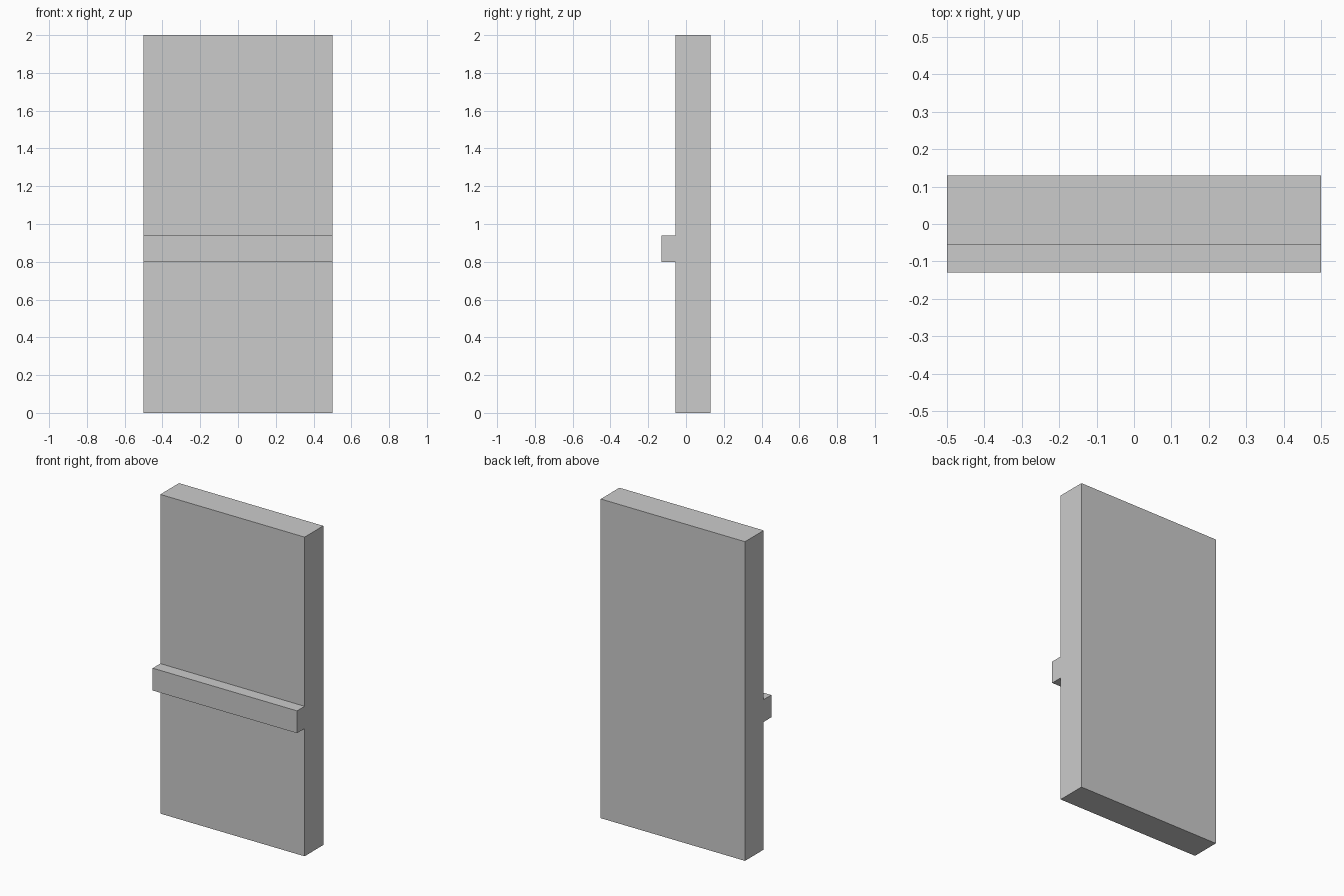
import bpy, bmesh

if "Cube" in bpy.data.objects:
    bpy.data.objects.remove(bpy.data.objects["Cube"])

# Side profile (y, z): flat wall slab with a rail projecting from the front
FRONT, BACK, RAIL = -0.055, 0.13, -0.13
profile = [(BACK, 0), (BACK, 2), (FRONT, 2), (FRONT, 0.94),
           (RAIL, 0.94), (RAIL, 0.80), (FRONT, 0.80), (FRONT, 0)]

# Extrude the profile across the full width
bm = bmesh.new()
face = bm.faces.new([bm.verts.new((-0.5, y, z)) for y, z in profile])
ext = bmesh.ops.extrude_face_region(bm, geom=[face])
moved = [g for g in ext["geom"] if isinstance(g, bmesh.types.BMVert)]
bmesh.ops.translate(bm, verts=moved, vec=(1, 0, 0))
# Keep the starting cap so the solid is closed
if not face.is_valid:
    bm.verts.ensure_lookup_table()
    bmesh.ops.holes_fill(bm, edges=[e for e in bm.edges if e.is_boundary])
bmesh.ops.recalc_face_normals(bm, faces=bm.faces[:])

mesh = bpy.data.meshes.new("wall_panel_with_rail")
bm.to_mesh(mesh)
bm.free()
panel = bpy.data.objects.new("wall_panel_with_rail", mesh)
bpy.context.collection.objects.link(panel)
